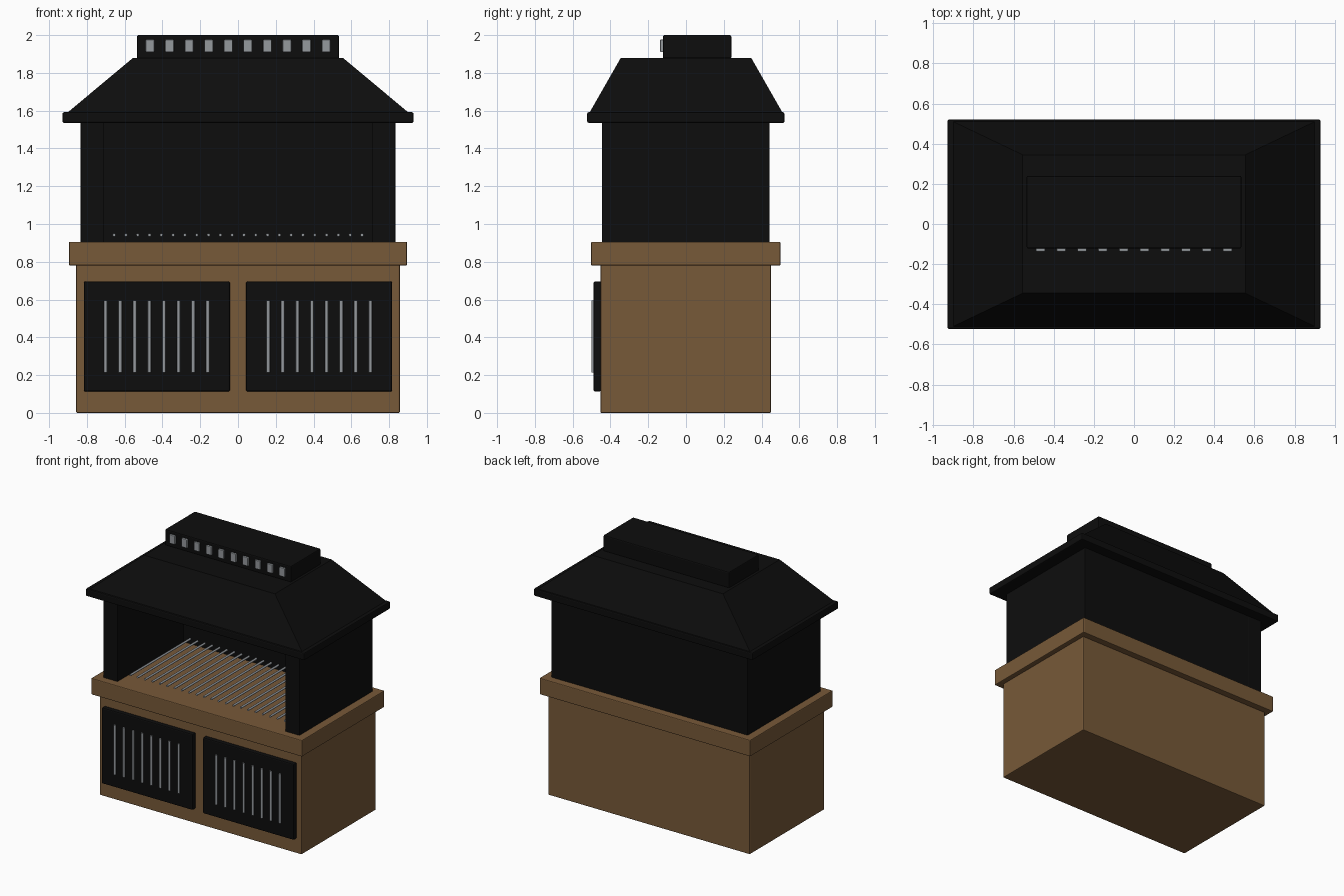
import bpy
import bmesh

if "Cube" in bpy.data.objects:
    bpy.data.objects.remove(bpy.data.objects["Cube"])


def material(name, rgb):
    mat = bpy.data.materials.new(name)
    mat.use_nodes = True
    colour = (*rgb, 1)
    mat.diffuse_color = colour
    bsdf = mat.node_tree.nodes["Principled BSDF"]
    bsdf.inputs["Base Color"].default_value = colour
    bsdf.inputs["Roughness"].default_value = 0.6
    return mat


BROWN = material("brown stone", (0.185, 0.1, 0.04))
BLACK = material("black metal", (0.004, 0.004, 0.004))
STEEL = material("grey steel", (0.30, 0.32, 0.34))


def finish(name, bm, mat, bevel=0):
    mesh = bpy.data.meshes.new(name)
    bmesh.ops.recalc_face_normals(bm, faces=bm.faces)
    bm.to_mesh(mesh)
    bm.free()
    mesh.materials.append(mat)
    obj = bpy.data.objects.new(name, mesh)
    bpy.context.collection.objects.link(obj)
    if bevel:
        mod = obj.modifiers.new("soft edges", "BEVEL")
        mod.width = bevel
        mod.segments = 2
    return obj


def box(name, x, y, z, mat, bevel=0.006, top=None):
    """Box from (min, max) ranges; top gives half sizes of a narrower top."""
    bm = bmesh.new()
    bmesh.ops.create_cube(bm, size=1)
    for v in bm.verts:
        sx, sy, upper = v.co.x > 0, v.co.y > 0, v.co.z > 0
        v.co = (x[sx], y[sy], z[upper])
        if top and upper:
            v.co.x = top[0] * (1 if sx else -1)
            v.co.y = top[1] * (1 if sy else -1)
    return finish(name, bm, mat, bevel)


def rod(name, start, axis, length, radius):
    """Round bar running from start along the y or z axis."""
    bm = bmesh.new()
    bmesh.ops.create_cone(bm, cap_ends=True, segments=12, radius1=radius,
                          radius2=radius, depth=length)
    for v in bm.verts:
        a, b, c = v.co
        c += length / 2
        offset = (a, c, b) if axis == "y" else (a, b, c)
        v.co = [s + o for s, o in zip(start, offset)]
    for f in bm.faces:
        f.smooth = len(f.verts) == 4
    return finish(name, bm, STEEL)


# Masonry base and worktop
box("base_cabinet", (-0.857, 0.857), (-0.453, 0.45), (0, 0.785), BROWN)
box("worktop", (-0.895, 0.895), (-0.503, 0.5), (0.78, 0.906), BROWN)

# Cabinet doors with vertical bars
for side, s in (("right", -1), ("left", 1)):
    x = sorted((0.043 * s, 0.816 * s))
    box(side + "_door", x, (-0.489, -0.45), (0.113, 0.696), BLACK, 0.008)
    for i in range(8):
        rod(f"{side}_door_bar_{i + 1}", (s * (0.16 + i * 0.0773), -0.492, 0.215),
            "z", 0.38, 0.009)

# Firebox walls, open at the front
for side, s in (("right", -1), ("left", 1)):
    x = sorted((0.712 * s, 0.833 * s))
    box(side + "_wall", x, (-0.445, 0.442), (0.9, 1.545), BLACK, 0.004)
box("back_wall", (-0.714, 0.714), (0.355, 0.441), (0.9, 1.545), BLACK, 0)

# Cooking grate
for i in range(22):
    rod(f"grate_bar_{i + 1}", (-0.656 + i * 0.0625, -0.37, 0.942), "y", 0.73, 0.008)

# Hood with a rim and tapering sides
box("hood_rim", (-0.929, 0.929), (-0.523, 0.521), (1.535, 1.592), BLACK, 0.008)
box("hood", (-0.905, 0.905), (-0.512, 0.512), (1.588, 1.88), BLACK, 0,
    top=(0.555, 0.345))

# Vent cap with a row of slots on its front
box("vent_cap", (-0.535, 0.535), (-0.122, 0.24), (1.875, 2.0), BLACK, 0.008)
for i in range(10):
    x = -0.466 + i * 0.1036
    box(f"vent_slot_{i + 1}", (x - 0.023, x + 0.023), (-0.137, -0.115),
        (1.91, 1.976), STEEL, 0.004)
